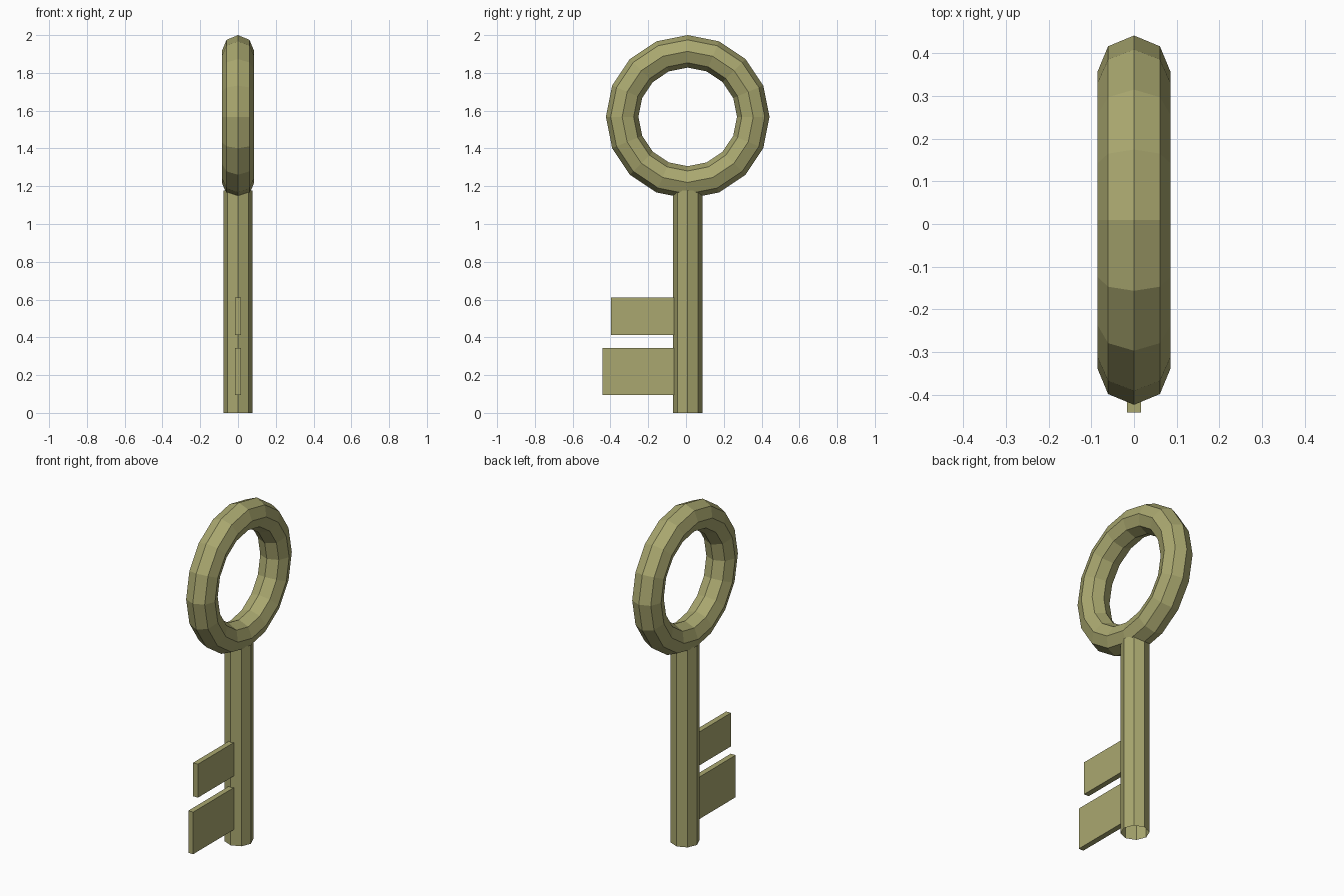
import bpy
from math import radians

if "Cube" in bpy.data.objects:
    bpy.data.objects.remove(bpy.data.objects["Cube"])

AXIS_Y = 0.009  # shaft line, offset so the whole key is centred

mat = bpy.data.materials.new("olive_metal")
mat.diffuse_color = (0.40, 0.39, 0.16, 1)
mat.use_nodes = True
mat.node_tree.nodes["Principled BSDF"].inputs["Base Color"].default_value = mat.diffuse_color


def finish(name):
    ob = bpy.context.object
    ob.name = name
    ob.data.materials.append(mat)
    return ob


def blade(name, y0, y1, z0, z1, thick=0.032):
    bpy.ops.mesh.primitive_cube_add(size=1, location=(0, (y0 + y1) / 2, (z0 + z1) / 2))
    ob = finish(name)
    ob.scale = (thick, y1 - y0, z1 - z0)
    bpy.ops.object.transform_apply(location=False, rotation=False, scale=True)


# Ring handle: 16 x 8 faceted torus standing in the YZ plane
bpy.ops.mesh.primitive_torus_add(
    major_segments=16, minor_segments=8, major_radius=0.347, minor_radius=0.086,
    location=(0, AXIS_Y, 1.567), rotation=(0, radians(90), 0))
finish("ring_handle")

# Shaft: open eight-sided tube
bpy.ops.mesh.primitive_cylinder_add(
    vertices=8, radius=0.078, depth=1.177, end_fill_type='NOTHING',
    location=(0, AXIS_Y, 1.177 / 2))
finish("shaft")

# Two flat teeth on the front side
blade("upper_tooth", -0.398, -0.06, 0.412, 0.61)
blade("lower_tooth", -0.442, -0.06, 0.094, 0.343)
